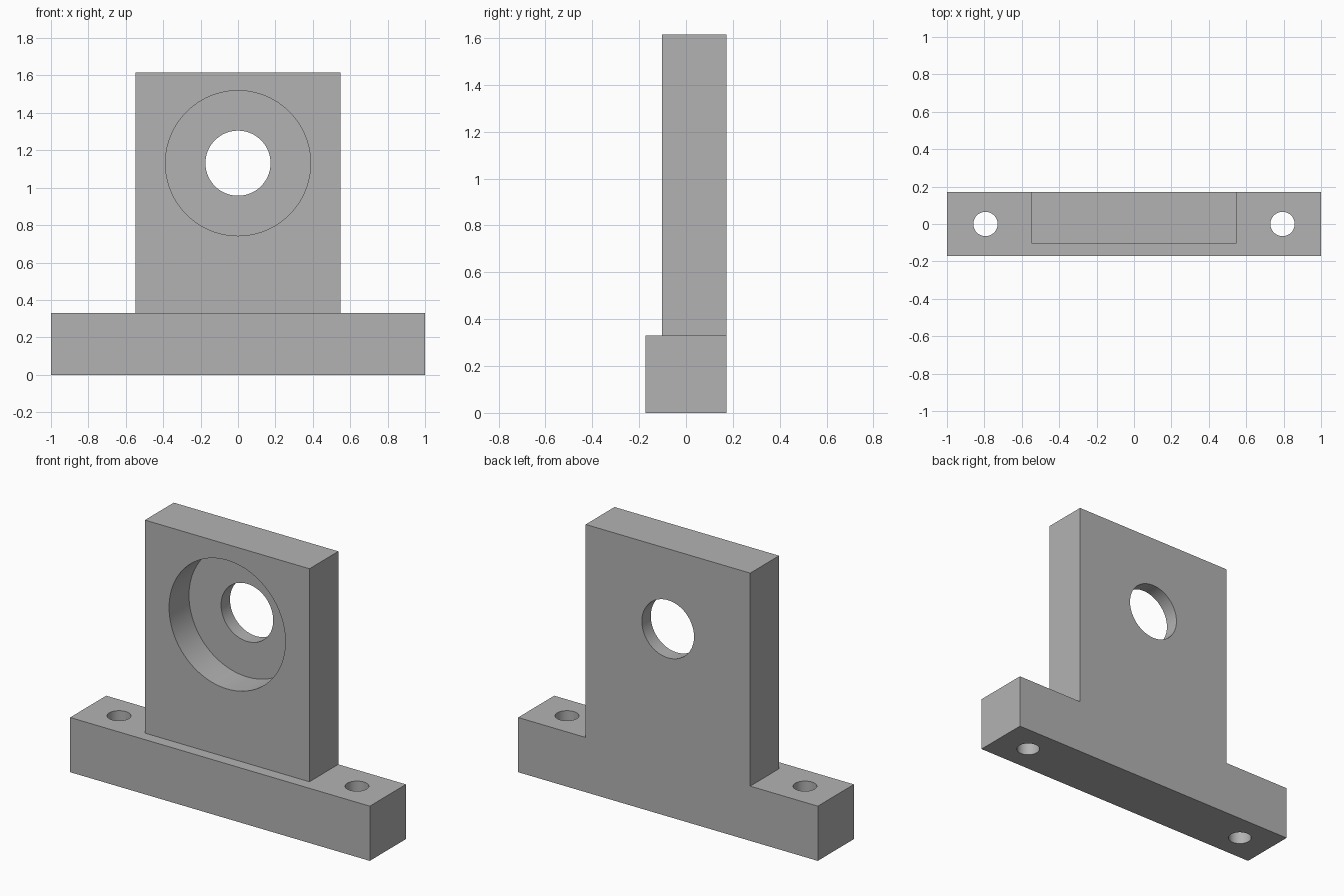
import bpy, bmesh, math
from mathutils import Matrix, Vector

if "Cube" in bpy.data.objects:
    bpy.data.objects.remove(bpy.data.objects["Cube"], do_unlink=True)

# Single plain grey finish
grey = bpy.data.materials.new("plain_grey")
grey.use_nodes = True
colour = (0.45, 0.45, 0.45, 1)
grey.diffuse_color = colour
grey.node_tree.nodes["Principled BSDF"].inputs["Base Color"].default_value = colour


def add_object(name, bm):
    mesh = bpy.data.meshes.new(name)
    bm.to_mesh(mesh)
    bm.free()
    mesh.materials.append(grey)
    obj = bpy.data.objects.new(name, mesh)
    bpy.context.collection.objects.link(obj)
    return obj


def box(name, low, high):
    low, high = Vector(low), Vector(high)
    bm = bmesh.new()
    place = Matrix.Translation((low + high) / 2) @ Matrix.Diagonal((*(high - low), 1))
    bmesh.ops.create_cube(bm, size=1, matrix=place)
    return add_object(name, bm)


def cylinder(name, start, end, radius):
    start, end = Vector(start), Vector(end)
    axis = end - start
    turn = axis.to_track_quat("Z", "Y").to_matrix().to_4x4()
    bm = bmesh.new()
    bmesh.ops.create_cone(bm, cap_ends=True, segments=96, radius1=radius, radius2=radius,
                          depth=axis.length, matrix=Matrix.Translation((start + end) / 2) @ turn)
    return add_object(name, bm)


def combine(target, tool, operation):
    tool.hide_render = True
    mod = target.modifiers.new(operation.lower(), "BOOLEAN")
    mod.object, mod.operation, mod.solver = tool, operation, "EXACT"
    bpy.context.view_layer.objects.active = target
    bpy.ops.object.modifier_apply(modifier=mod.name)
    bpy.data.objects.remove(tool, do_unlink=True)


half_depth, front, base_top = 0.172, -0.103, 0.33
bore_z, recess_floor = 1.131, 0.087

# Base bar and upright plate, flush at the back
body = box("bearing_bracket", (-1, -half_depth, 0), (1, half_depth, base_top))
plate = box("upright_plate", (-0.549, front, 0.1), (0.549, half_depth, 1.615))
combine(body, plate, "UNION")

# Merge the flush back into one face
bm = bmesh.new()
bm.from_mesh(body.data)
bmesh.ops.dissolve_limit(bm, angle_limit=math.radians(1), verts=bm.verts, edges=bm.edges)
bm.to_mesh(body.data)
bm.free()

# Bearing recess in the front and the through bore
combine(body, cylinder("recess_cutter", (0, -0.3, bore_z), (0, recess_floor, bore_z), 0.388), "DIFFERENCE")
combine(body, cylinder("bore_cutter", (0, -0.3, bore_z), (0, 0.3, bore_z), 0.174), "DIFFERENCE")

# Mounting holes through both ends of the base
for side in (-1, 1):
    x = side * 0.794
    combine(body, cylinder("bolt_cutter", (x, 0, -0.1), (x, 0, 0.5), 0.065), "DIFFERENCE")

# Smooth hole walls, sharp edges
bpy.ops.object.select_all(action="DESELECT")
body.select_set(True)
bpy.context.view_layer.objects.active = body
bpy.ops.object.shade_smooth_by_angle(angle=math.radians(30))
